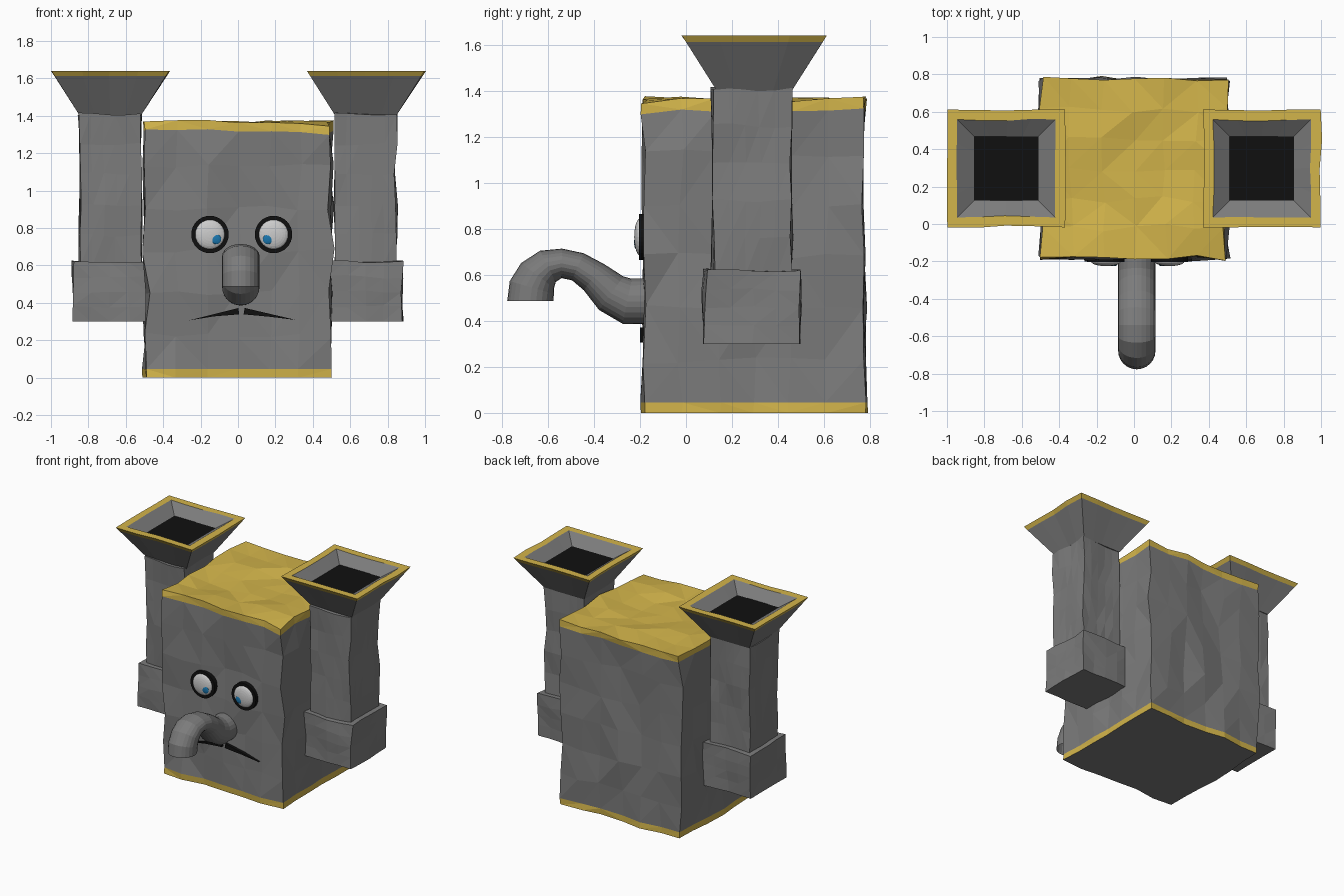
import bpy, bmesh, math
from mathutils import Vector, Matrix, noise

if "Cube" in bpy.data.objects:
    bpy.data.objects.remove(bpy.data.objects["Cube"])


def material(name, r, g, b):
    m = bpy.data.materials.new(name)
    m.diffuse_color = (r, g, b, 1)
    m.use_nodes = True
    m.node_tree.nodes["Principled BSDF"].inputs["Base Color"].default_value = m.diffuse_color
    return m


STONE = material("stone", 0.2, 0.2, 0.2)
GOLD = material("gold", 0.65, 0.46, 0.07)
BLACK = material("black", 0.005, 0.005, 0.005)
WHITE = material("white", 0.8, 0.8, 0.8)
BLUE = material("blue", 0.01, 0.18, 0.42)


def finish(bm, name, *mats):
    bmesh.ops.recalc_face_normals(bm, faces=bm.faces)
    me = bpy.data.meshes.new(name)
    bm.to_mesh(me)
    bm.free()
    for m in mats:
        me.materials.append(m)
    ob = bpy.data.objects.new(name, me)
    bpy.context.collection.objects.link(ob)
    return ob


def wobble(p, amp):
    return noise.noise_vector(p * 4.7 + Vector((3.3, 7.7, 1.4))) * amp


def rough_box(name, lo, hi, cuts, amp, band=0):
    """Faceted, hand-hewn block; band adds gold trim at top and bottom."""
    lo, hi = Vector(lo), Vector(hi)
    size = hi - lo
    bm = bmesh.new()
    bmesh.ops.create_cube(bm, size=1, matrix=Matrix.Translation((lo + hi) / 2)
                          @ Matrix.Diagonal((*size, 1)))
    bmesh.ops.subdivide_edges(bm, edges=bm.edges[:], cuts=cuts, use_grid_fill=True)
    if band:
        for z in (lo.z + band, hi.z - band):
            bmesh.ops.bisect_plane(bm, geom=bm.verts[:] + bm.edges[:] + bm.faces[:],
                                   plane_co=(0, 0, z), plane_no=(0, 0, 1))
        for f in bm.faces:
            z = f.calc_center_median().z
            if z > hi.z - band or lo.z + 0.001 < z < lo.z + band:
                f.material_index = 1
    for v in bm.verts:
        d = wobble(v.co, amp)
        if v.co.z < lo.z + band + 0.001:
            d.z = 0
        v.co += d
    bmesh.ops.triangulate(bm, faces=bm.faces[:])
    return finish(bm, name, STONE, GOLD)


def bridge(bm, a, b, mat=0):
    n = len(a)
    for i in range(n):
        f = bm.faces.new((a[i], a[(i + 1) % n], b[(i + 1) % n], b[i]))
        f.material_index = mat


def funnel(name, cx, cy):
    """Square flared hopper: outer wall, gold rim, inner wall, black floor."""
    profile = [(0.163, 1.40), (0.297, 1.612), (0.315, 1.64), (0.262, 1.64), (0.172, 1.58)]
    mats = [0, 1, 1, 0]
    bm = bmesh.new()
    corners = [(-1, -1), (1, -1), (1, 1), (-1, 1)]
    seg, rings = 4, []
    for k, (h, z) in enumerate(profile):
        ring = []
        for c in range(4):
            a, b = Vector(corners[c]), Vector(corners[(c + 1) % 4])
            for i in range(seg):
                p = a.lerp(b, i / seg) * h
                co = Vector((cx + p.x, cy + p.y, z))
                if i and 0 < k < 4:
                    d = wobble(co, 0.018)
                    co += Vector((d.x, d.y, 0))
                ring.append(bm.verts.new(co))
        rings.append(ring)
    for k, m in enumerate(mats):
        bridge(bm, rings[k], rings[k + 1], m)
    bm.faces.new(rings[-1]).material_index = 2
    bm.faces.new(rings[0])
    return finish(bm, name, STONE, GOLD, BLACK)


def ellipsoid(name, centre, radii, mat, u=24, v=14):
    bm = bmesh.new()
    bmesh.ops.create_uvsphere(bm, u_segments=u, v_segments=v, radius=1,
                              matrix=Matrix.Translation(centre)
                              @ Matrix.Diagonal((*radii, 1))
                              @ Matrix.Rotation(math.pi / 2, 4, 'X'))
    return finish(bm, name, mat)


# Main body with gold bands and top
rough_box("body", (-0.495, -0.18, 0), (0.495, 0.77, 1.36), 5, 0.034, 0.045)

# Side chimneys: bracket, shaft, hopper
for side, s in (("left", -1), ("right", 1)):
    for part, h, z0, z1, cuts in (("bracket", 0.2, 0.30, 0.62, 3),
                                  ("shaft", 0.163, 0.60, 1.41, 4)):
        x, y = s * 0.682, 0.287
        rough_box(f"{side}_{part}", (x - h, y - h - 0.007, z0),
                  (x + h, y + h + 0.007, z1), cuts, 0.018)
    funnel(f"{side}_hopper", s * 0.683, 0.297)

# Eyes: dark socket, white ball, blue iris
for side, x, ix in (("left", -0.15, -0.117), ("right", 0.19, 0.16)):
    bm = bmesh.new()
    bmesh.ops.create_cone(bm, cap_ends=True, segments=32, radius1=0.1, radius2=0.1,
                          depth=0.06, matrix=Matrix.Translation((x, -0.174, 0.765))
                          @ Matrix.Rotation(math.pi / 2, 4, 'X'))
    finish(bm, f"{side}_eye_socket", BLACK)
    ellipsoid(f"{side}_eyeball", (x, -0.2, 0.765), (0.08, 0.025, 0.08), WHITE)
    ellipsoid(f"{side}_iris", (ix, -0.2185, 0.74), (0.027, 0.007, 0.027), BLUE, 16, 8)

# Mouth: two thin wedges
for side, pts in (("left", [(-0.265, 0.305), (-0.13, 0.327), (0.005, 0.338), (0.003, 0.372)]),
                  ("right", [(0.31, 0.308), (0.17, 0.325), (0.03, 0.338), (0.036, 0.372)])):
    bm = bmesh.new()
    bridge(bm, [bm.verts.new((x, -0.15, z)) for x, z in pts],
           [bm.verts.new((x, -0.2, z)) for x, z in pts])
    bmesh.ops.holes_fill(bm, edges=bm.edges[:])
    finish(bm, f"{side}_mouth", BLACK)

# Spout nose: tube swept along (y, z, in-plane radius), open at the tip
path = [(-0.15, 0.485, 0.1), (-0.255, 0.485, 0.1), (-0.325, 0.52, 0.09),
        (-0.40, 0.59, 0.072), (-0.47, 0.635, 0.064), (-0.54, 0.65, 0.064),
        (-0.60, 0.637, 0.076), (-0.645, 0.597, 0.09), (-0.67, 0.545, 0.1),
        (-0.677, 0.487, 0.1)]
bm = bmesh.new()
rings = []
for i, (y, z, r) in enumerate(path):
    a, b = path[max(i - 1, 0)], path[min(i + 1, len(path) - 1)]
    t = Vector((0, b[0] - a[0], b[1] - a[1]))
    if i == len(path) - 1:
        t = Vector((0, 0, -1))
    if i == 0:
        t = Vector((0, -1, 0))
    n = t.normalized().cross(Vector((1, 0, 0)))
    rings.append([bm.verts.new(Vector((0.015, y, z))
                               + Vector((0.1 * math.cos(w), 0, 0)) + n * r * math.sin(w))
                  for w in (math.tau * k / 24 for k in range(24))])
for a, b in zip(rings, rings[1:]):
    bridge(bm, a, b)
finish(bm, "spout_nose", STONE)
